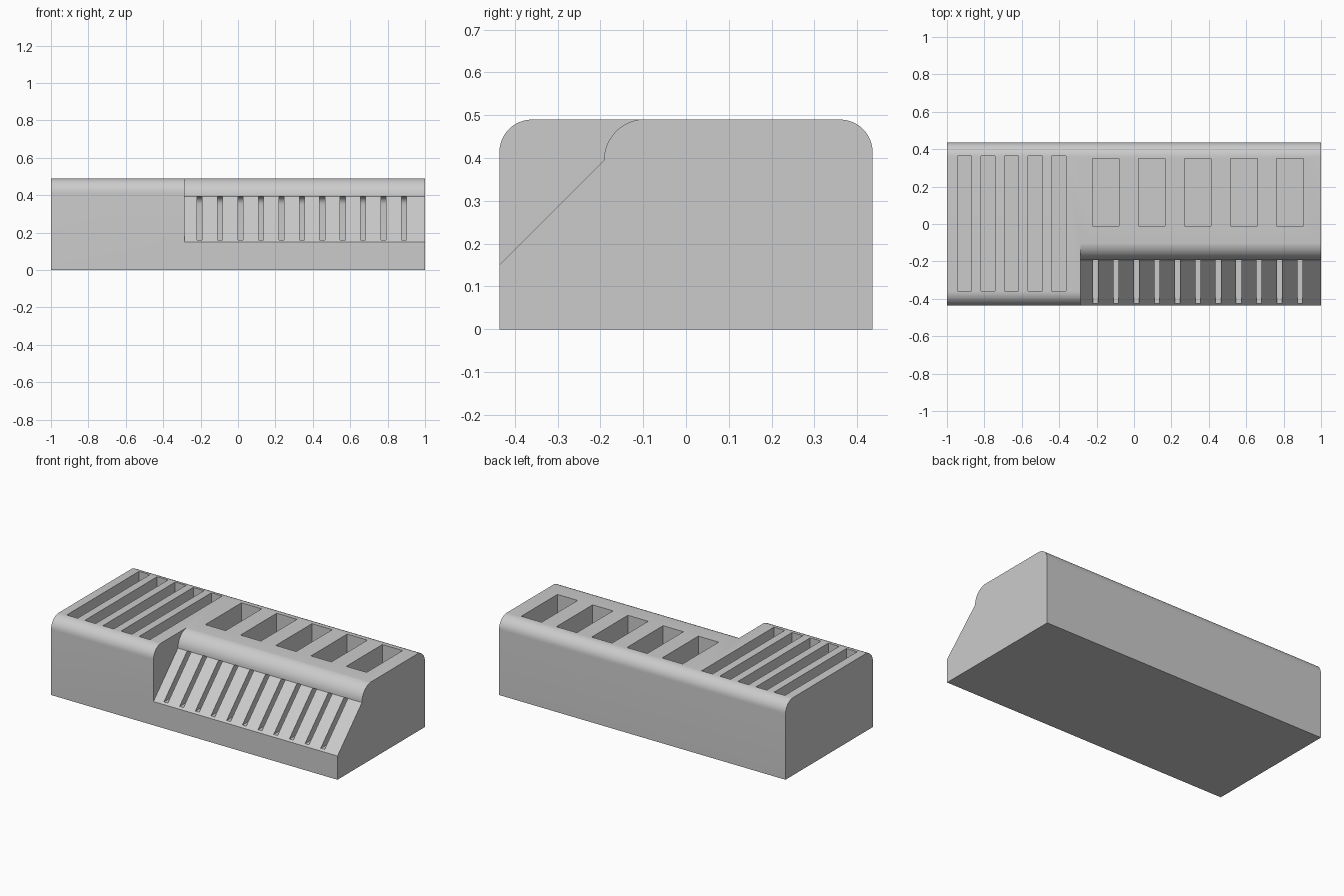
import bpy, bmesh, math

if "Cube" in bpy.data.objects:
    bpy.data.objects.remove(bpy.data.objects["Cube"])

gray = bpy.data.materials.new("light gray plastic")
gray.use_nodes = True
color = (0.6, 0.6, 0.6, 1)
gray.diffuse_color = color
gray.node_tree.nodes["Principled BSDF"].inputs["Base Color"].default_value = color


def arc(cy, cz, r, start, end, steps=12):
    """Points of an arc in the y-z plane, angles in degrees."""
    angles = [math.radians(start + (end - start) * i / steps) for i in range(steps + 1)]
    return [(cy + r * math.cos(a), cz + r * math.sin(a)) for a in angles]


def extrude(bm, profile, x0, x1):
    """Sweep a y-z profile along x into a closed solid."""
    ends = [[bm.verts.new((x, y, z)) for y, z in profile] for x in (x0, x1)]
    n = len(profile)
    bm.faces.new(ends[0])
    bm.faces.new(ends[1][::-1])
    for i in range(n):
        j = (i + 1) % n
        bm.faces.new((ends[0][j], ends[0][i], ends[1][i], ends[1][j]))


def make(name, solids):
    """Object made from a list of (profile, x0, x1) sweeps."""
    bm = bmesh.new()
    for profile, x0, x1 in solids:
        extrude(bm, profile, x0, x1)
    bmesh.ops.recalc_face_normals(bm, faces=bm.faces)
    mesh = bpy.data.meshes.new(name)
    bm.to_mesh(mesh)
    bm.free()
    mesh.materials.append(gray)
    obj = bpy.data.objects.new(name, mesh)
    bpy.context.collection.objects.link(obj)
    return obj


def rect(y0, y1, z0, z1):
    return [(y0, z0), (y1, z0), (y1, z1), (y0, z1)]


# Main block with rounded upper long edges
D, H, R = 0.436, 0.49, 0.076
body_profile = ([(-D, 0), (D, 0)] + arc(D - R, H - R, R, 0, 90)
                + arc(R - D, H - R, R, 90, 180))
body = make("holder_block", [(body_profile, -1, 1)])

# Notch that leaves the sloping front and its rounded brow
brow = arc(-0.095, 0.394, 0.097, 180, 92)
notch_profile = ([(-0.486, 0.1), (-D, 0.15)] + brow
                 + [(-0.09, 0.4915), (-0.09, 0.6), (-0.486, 0.6)])
notch = make("front_notch_cutter", [(notch_profile, -0.285, 1.1)])

# Long narrow slots, wide pockets and thin slots in the slope
long_slot = rect(-0.358, 0.363, 0.11, 0.6)
pocket = rect(-0.01, 0.35, 0.13, 0.6)
thin_slot = [(-0.425, 0.16), (-0.145, 0.16)] + arc(-0.19, 0.349, 0.045, 0, 90, 6) + [(-0.425, 0.394)]
cuts = []
for i in range(5):
    x = -0.907 + 0.1263 * i
    cuts.append((long_slot, x - 0.038, x + 0.038))
    x = -0.15 + 0.246 * i
    cuts.append((pocket, x - 0.071, x + 0.071))
for i in range(11):
    x = -0.2065 + 0.1095 * i
    cuts.append((thin_slot, x - 0.0135, x + 0.0135))
slots = make("slot_cutter", cuts)

# Carve the block, then drop the cutters
for cutter in (notch, slots):
    cutter.hide_render = True
    mod = body.modifiers.new(cutter.name, "BOOLEAN")
    mod.operation = "DIFFERENCE"
    mod.solver = "EXACT"
    mod.object = cutter
bpy.context.view_layer.update()
carved = bpy.data.meshes.new_from_object(
    body.evaluated_get(bpy.context.evaluated_depsgraph_get()))
body.modifiers.clear()
body.data = carved
for cutter in (notch, slots):
    bpy.data.objects.remove(cutter)

bpy.ops.object.select_all(action="DESELECT")
body.select_set(True)
bpy.context.view_layer.objects.active = body
bpy.ops.object.shade_smooth_by_angle(angle=math.radians(30))
